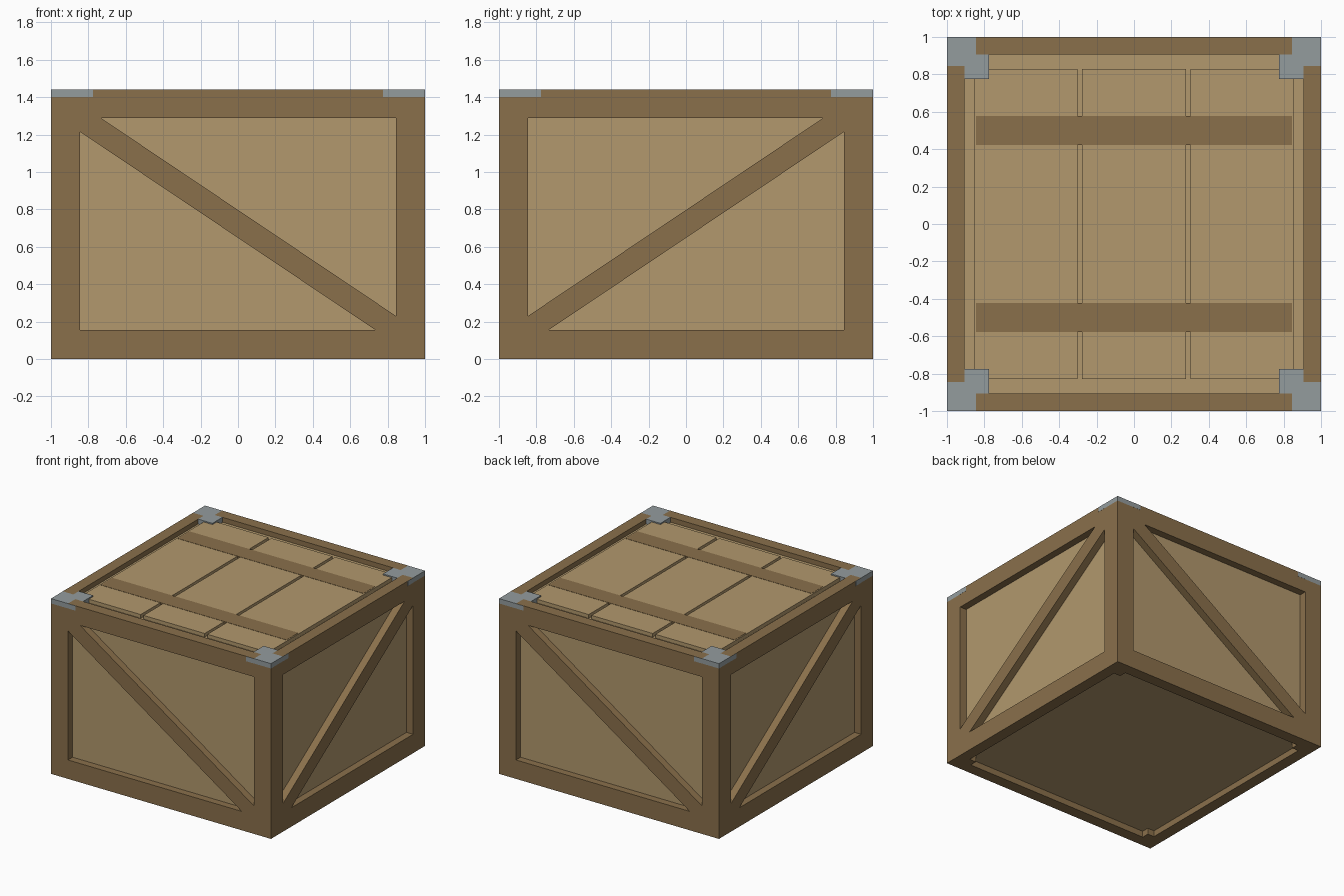
import bpy, bmesh, math
from mathutils import Matrix, Vector

if "Cube" in bpy.data.objects:
    bpy.data.objects.remove(bpy.data.objects["Cube"])


def srgb(*c):
    return [((v / 255 + 0.055) / 1.055) ** 2.4 for v in c] + [1.0]


def material(name, *c):
    m = bpy.data.materials.new(name)
    m.diffuse_color = srgb(*c)
    m.use_nodes = True
    m.node_tree.nodes["Principled BSDF"].inputs["Base Color"].default_value = m.diffuse_color
    return m


DARK = material("dark_wood", 138, 112, 75)
LIGHT = material("light_wood", 178, 152, 109)
METAL = material("grey_metal", 148, 156, 158)

H = 1.44            # crate height
W = 0.155           # beam width
E = 1 - W           # inner edge of the posts
CAP = 1.40          # underside of the metal caps


def prism(name, pts, axis, a, b, mat, turn=0):
    """Extrude a 2D outline from a to b along y or z, then turn it about z."""
    bm = bmesh.new()
    if axis == 'y':
        place = lambda p, t: Vector((p[0], t, p[1]))
    else:
        place = lambda p, t: Vector((p[0], p[1], t))
    face = bm.faces.new([bm.verts.new(place(p, a)) for p in pts])
    res = bmesh.ops.extrude_face_region(bm, geom=[face])
    shift = place((0, 0), b - a)
    bmesh.ops.translate(bm, vec=shift,
                        verts=[v for v in res['geom'] if isinstance(v, bmesh.types.BMVert)])
    bmesh.ops.recalc_face_normals(bm, faces=bm.faces)
    bm.transform(Matrix.Rotation(turn, 4, 'Z'))
    me = bpy.data.meshes.new(name)
    bm.to_mesh(me)
    bm.free()
    me.materials.append(mat)
    ob = bpy.data.objects.new(name, me)
    bpy.context.collection.objects.link(ob)
    return ob


def box(name, x, y, z, mat, turn=0):
    pts = [(x[0], y[0]), (x[1], y[0]), (x[1], y[1]), (x[0], y[1])]
    return prism(name, pts, 'z', z[0], z[1], mat, turn)


# four sides: the front is modelled at -y and turned; diagonals alternate
for i, side in enumerate(("front", "right", "back", "left")):
    t = i * math.pi / 2
    s = 1 if i % 2 == 0 else -1
    box(side + "_bottom_rail", (-E, E), (-1, -0.905), (0, W), DARK, t)
    box(side + "_top_rail", (-E, E), (-1, -0.905), (1.29, H), DARK, t)
    brace = [(-E, 1.29), (-0.735, 1.29), (E, 0.23), (E, W), (0.735, W), (-E, 1.215)]
    prism(side + "_diagonal_brace", [(s * x, z) for x, z in brace],
          'y', -1, -0.93, DARK, t)
    inner = -0.83 if s == 1 else -0.855
    box(side + "_panel", (-E, E), (-0.94, inner), (0.05, CAP), LIGHT, t)
    # corner post with its metal cap
    box(side + "_corner_post", (-1, -E), (-1, -E), (0, CAP), DARK, t)
    cap = [(-1, -1), (-E, -1), (-E, -0.905), (-0.775, -0.905),
           (-0.775, -0.775), (-0.905, -0.775), (-0.905, -E), (-1, -E)]
    prism(side + "_corner_cap", cap, 'z', CAP, H, METAL, t)
    # thin metal plates continuing the caps along the rail face
    for x in ((-E, -0.775), (0.775, E)):
        box(side + "_cap_plate", x, (-1.001, -0.999), (CAP, H), METAL, t)

# floor and the layer below the lid planks
box("floor", (-0.905, 0.905), (-0.905, 0.905), (0.05, 0.10), LIGHT)
box("lid_base", (-0.855, 0.855), (-0.83, 0.83), (1.34, CAP), LIGHT)

# three lid planks with narrow gaps
for x in ((-0.855, -0.303), (-0.278, 0.278), (0.303, 0.855)):
    box("lid_plank", x, (-0.83, 0.83), (CAP, 1.43), LIGHT)

# two battens lying flush across the planks
for y in (-0.5, 0.5):
    box("lid_batten", (-E, E), (y - 0.0765, y + 0.0765), (CAP, 1.432), DARK)
